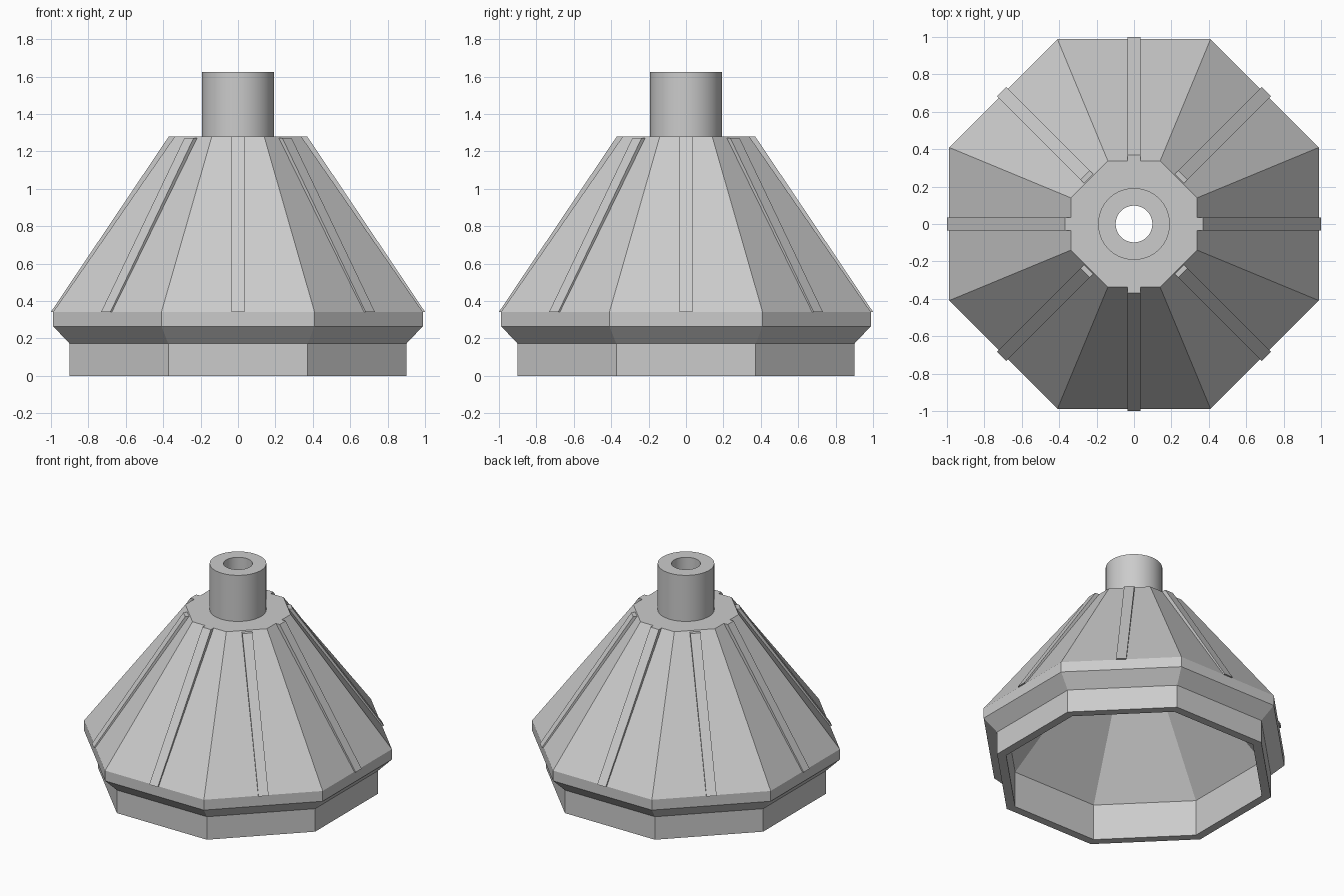
import bpy, bmesh, math

cube = bpy.data.objects.get("Cube")
if cube:
    bpy.data.objects.remove(cube, do_unlink=True)

grey = bpy.data.materials.new("plain grey")
grey.use_nodes = True
colour = (0.6, 0.6, 0.6, 1)
grey.diffuse_color = colour
grey.node_tree.nodes["Principled BSDF"].inputs["Base Color"].default_value = colour


def finish(name, bm):
    bmesh.ops.recalc_face_normals(bm, faces=bm.faces)
    mesh = bpy.data.meshes.new(name)
    bm.to_mesh(mesh)
    bm.free()
    mesh.materials.append(grey)
    obj = bpy.data.objects.new(name, mesh)
    bpy.context.collection.objects.link(obj)
    return obj


def ring_solid(name, profile, sides, across_flats=False):
    """Revolve a closed (radius, height) profile about z."""
    bm = bmesh.new()
    half = math.pi / sides
    scale = 1 / math.cos(half) if across_flats else 1
    rings = []
    for i in range(sides):
        a = half * (2 * i + 1)
        rings.append([bm.verts.new((r * scale * math.cos(a), r * scale * math.sin(a), z))
                      for r, z in profile])
    n = len(profile)
    for i in range(sides):
        p, q = rings[i], rings[(i + 1) % sides]
        for j in range(n):
            k = (j + 1) % n
            bm.faces.new((p[j], q[j], q[k], p[k]))
    return finish(name, bm)


def rib(name, profile, width, angle):
    """Extrude a (radius, height) profile sideways, pointing along an angle."""
    bm = bmesh.new()
    c, s = math.cos(angle), math.sin(angle)
    sides = [[bm.verts.new((r * c - t * s, r * s + t * c, z)) for r, z in profile]
             for t in (-width / 2, width / 2)]
    bm.faces.new(sides[0])
    bm.faces.new(sides[1])
    n = len(profile)
    for j in range(n):
        k = (j + 1) % n
        bm.faces.new((sides[0][j], sides[0][k], sides[1][k], sides[1][j]))
    return finish(name, bm)


# Hollow eight-sided body: base wall, flared rim, sloping roof, inner cavity
ring_solid("octagonal_body", [
    (0.90, 0), (0.90, 0.172), (0.988, 0.265), (0.988, 0.342), (0.338, 1.28),
    (0.1, 1.28), (0.1, 1.2), (0.84, 0.27), (0.84, 0)], 8, True)

# Raised rib down the middle of each roof face, the diagonal ones a touch lower
for i in range(8):
    top = 1.272 if i % 2 else 1.28
    rib(f"roof_rib_{i + 1}", [(1.0, 0.342), (0.37, top), (0.32, top), (0.96, 0.342)],
        0.07, i * math.pi / 4)

# Round pipe on top, open right through
pipe = ring_solid("top_pipe", [(0.192, 1.2), (0.192, 1.625), (0.098, 1.625), (0.098, 1.2)], 64)
bpy.ops.object.select_all(action="DESELECT")
pipe.select_set(True)
bpy.context.view_layer.objects.active = pipe
bpy.ops.object.shade_smooth_by_angle(angle=math.radians(30))
